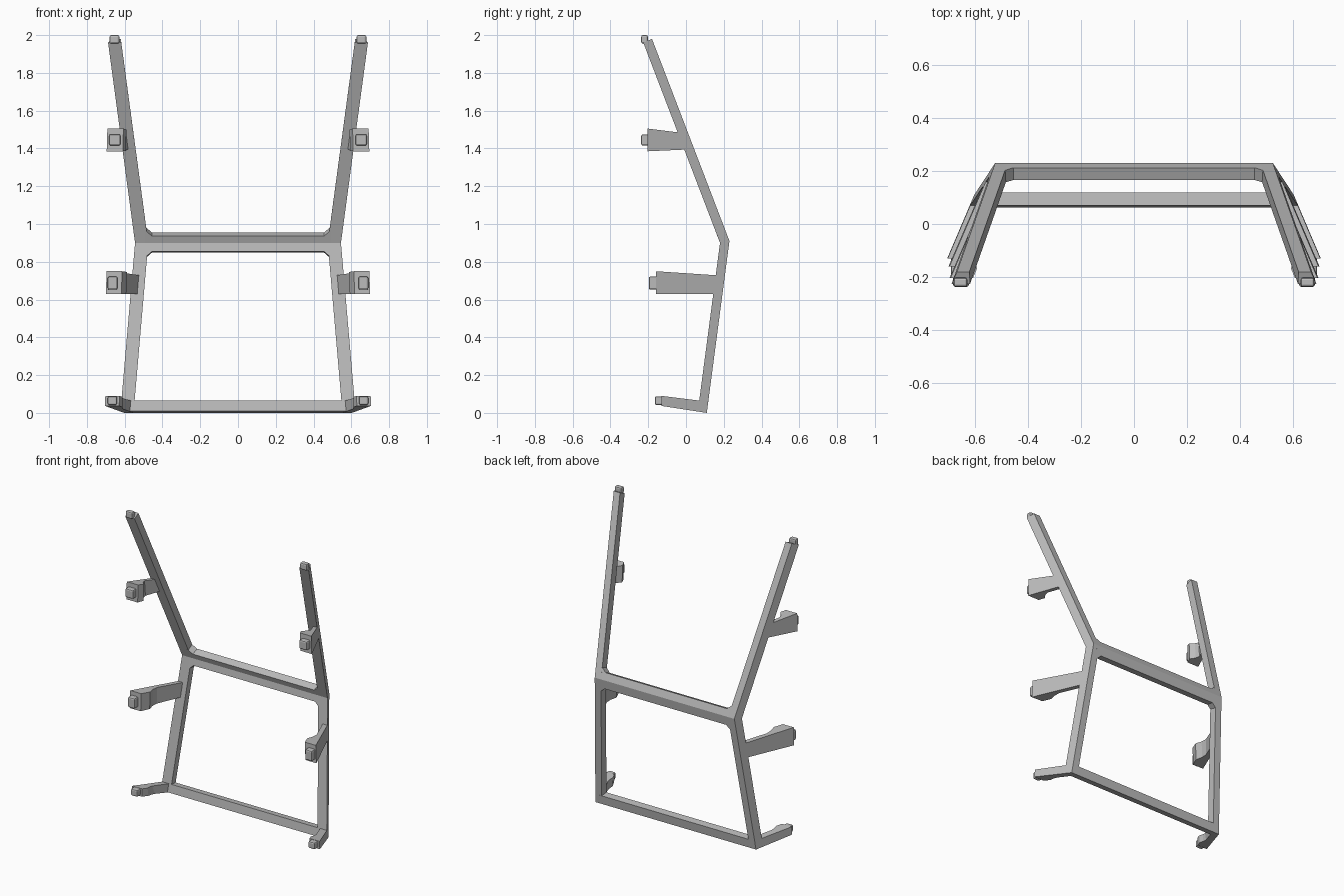
import bpy, bmesh

cube = bpy.data.objects.get("Cube")
if cube:
    bpy.data.objects.remove(cube, do_unlink=True)

grey = bpy.data.materials.new("mid_grey")
grey.use_nodes = True
COLOUR = (0.5, 0.5, 0.5, 1)
grey.diffuse_color = COLOUR
grey.node_tree.nodes["Principled BSDF"].inputs["Base Color"].default_value = COLOUR


def loft(name, loops, mirror=False, bevel=0):
    """Skin a row of matching closed loops and cap both ends."""
    bm = bmesh.new()
    rows = [[bm.verts.new(p) for p in loop] for loop in loops]
    n = len(rows[0])
    for a, b in zip(rows, rows[1:]):
        for i in range(n):
            j = (i + 1) % n
            bm.faces.new((a[i], a[j], b[j], b[i]))
    bm.faces.new(rows[0])
    bm.faces.new(rows[-1])
    bmesh.ops.recalc_face_normals(bm, faces=bm.faces)
    mesh = bpy.data.meshes.new(name)
    bm.to_mesh(mesh)
    bm.free()
    mesh.materials.append(grey)
    obj = bpy.data.objects.new(name, mesh)
    bpy.context.collection.objects.link(obj)
    if bevel:
        mod = obj.modifiers.new("soft_edges", "BEVEL")
        mod.width = bevel
        mod.segments = 2
    if mirror:
        mod = obj.modifiers.new("both_sides", "MIRROR")
        mod.use_axis[0] = True
    return obj


def outer_x(y, z):
    """Slanted plane shared by the outer faces of all side parts."""
    return 0.60 - 0.43 * (y - 0.115) - 0.03 * z


def section(p, q, tp, tq):
    """Side part section between two (y, z) points with a thickness at each."""
    xp, xq = outer_x(*p), outer_x(*q)
    return [(xp, *p), (xq, *q), (xq - tq, *q), (xp - tp, *p)]


def peg(name, x, y, z):
    loops = [[(a, y[0], z[0]), (a, y[1], z[0]), (a, y[1], z[1]), (a, y[0], z[1])] for a in x]
    loft(name, loops, mirror=True, bevel=0.009)


def arm(name, rear, front, thin, thick):
    """Thin plate from rear to front that flares into a block at its tip."""
    loops = []
    for f, g in ((0, 0), (0.55, 0), (0.68, 0.35), (0.82, 1), (1, 1)):
        p, q = [tuple(a + (b - a) * f for a, b in zip(rear[i], front[i])) for i in (0, 1)]
        t = thin + (thick - thin) * g
        loops.append(section(p, q, t, t))
    loft(name, loops, mirror=True)


# Bent side posts, mitred at the middle and at the foot
joint_f, joint_b = (0.18, 0.90), (0.23, 0.91)
foot_f, foot_b = (0.07, 0.065), (0.11, 0.0)
top_f, top_b = (-0.226, 1.96), (-0.18, 1.98)
loft("side_posts", [section(f, b, 0.07, 0.047) for f, b in
                    ((top_f, top_b), (joint_f, joint_b), (foot_f, foot_b))], mirror=True)

# Arms and feet reaching forward
arm("upper_arms", [(0.02, 1.395), (0.0, 1.48)], [(-0.203, 1.385), (-0.203, 1.505)], 0.03, 0.085)
arm("lower_arms", [(0.17, 0.63), (0.17, 0.728)], [(-0.16, 0.63), (-0.16, 0.75)], 0.035, 0.082)
arm("feet", [foot_b, foot_f], [(-0.13, 0.037), (-0.13, 0.09)], 0.05, 0.075)

# Pegs on the tips
peg("upper_arm_pegs", (0.622, 0.682), (-0.237, -0.19), (1.415, 1.475))
peg("lower_arm_pegs", (0.638, 0.69), (-0.197, -0.15), (0.652, 0.722))
peg("foot_pegs", (0.64, 0.69), (-0.165, -0.12), (0.042, 0.088))
peg("post_top_pegs", (0.628, 0.68), (-0.237, -0.202), (1.955, 2.0))

# Middle crossbar, bent like the posts, widened where it meets them
bar = []
for x, w in ((-0.495, 0.035), (-0.455, 0), (0.455, 0), (0.495, 0.035)):
    up, down = (-0.36 * w, 0.93 * w), (-0.13 * w, -0.99 * w)
    bar.append([(x, 0.174 + down[0], 0.855 + down[1]), (x, *joint_f),
                (x, 0.166 + up[0], 0.936 + up[1]), (x, 0.212 + up[0], 0.955 + up[1]),
                (x, *joint_b), (x, 0.222 + down[0], 0.849 + down[1])])
loft("middle_crossbar", bar)

# Bottom crossbar
loft("bottom_crossbar", [[(x, 0.062, 0.009), (x, *foot_f), (x, 0.118, 0.059), (x, *foot_b)]
                         for x in (-0.575, 0.575)])
